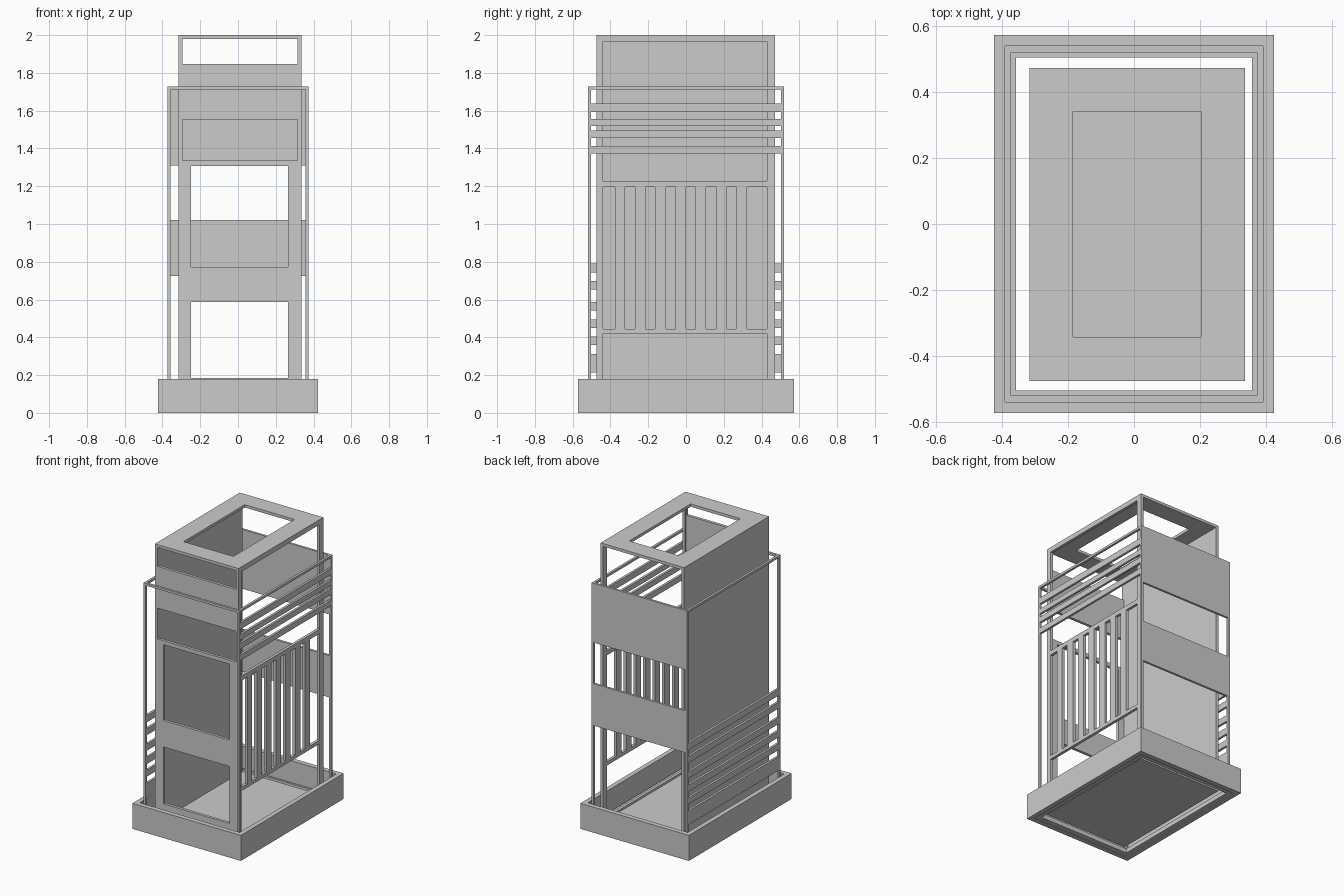
import bpy, bmesh
from mathutils import Vector

if "Cube" in bpy.data.objects:
    bpy.data.objects.remove(bpy.data.objects["Cube"])


def panel(name, axis, pos, thick, u, v, holes=()):
    """Flat sheet across `axis` from pos to pos+thick; u, v are its extents, holes are (u0, u1, v0, v1)."""
    def point(a, b):
        return {'x': (pos, a, b), 'y': (a, pos, b), 'z': (a, b, pos)}[axis]

    def cuts(lim, vals):
        return sorted({lim[0], lim[1], *[c for c in vals if lim[0] < c < lim[1]]})

    us = cuts(u, [c for h in holes for c in h[:2]])
    vs = cuts(v, [c for h in holes for c in h[2:]])
    bm = bmesh.new()
    for a0, a1 in zip(us, us[1:]):
        for b0, b1 in zip(vs, vs[1:]):
            a, b = (a0 + a1) / 2, (b0 + b1) / 2
            if any(h[0] < a < h[1] and h[2] < b < h[3] for h in holes):
                continue
            bm.faces.new([bm.verts.new(point(*p)) for p in
                          ((a0, b0), (a1, b0), (a1, b1), (a0, b1))])
    bmesh.ops.remove_doubles(bm, verts=bm.verts[:], dist=1e-5)
    ext = bmesh.ops.extrude_face_region(bm, geom=bm.faces[:], use_keep_orig=True)
    step = Vector({'x': (thick, 0, 0), 'y': (0, thick, 0), 'z': (0, 0, thick)}[axis])
    bmesh.ops.translate(bm, vec=step,
                        verts=[g for g in ext['geom'] if isinstance(g, bmesh.types.BMVert)])
    bmesh.ops.recalc_face_normals(bm, faces=bm.faces[:])
    # merge the grid cells back into clean flat faces
    bmesh.ops.dissolve_limit(bm, angle_limit=0.01, verts=bm.verts[:], edges=bm.edges[:])
    me = bpy.data.meshes.new(name)
    bm.to_mesh(me)
    bm.free()
    ob = bpy.data.objects.new(name, me)
    bpy.context.collection.objects.link(ob)
    return ob


# Base: tall rim with a low ledge inside it
panel("base_rim", 'z', 0, 0.18, (-0.423, 0.423), (-0.572, 0.572),
      [(-0.39, 0.39, -0.538, 0.538)])
panel("base_ledge", 'z', 0.005, 0.015, (-0.39, 0.39), (-0.538, 0.538),
      [(-0.357, 0.357, -0.503, 0.503)])

# Outer shell: four thin open sides
T, SX, SY, Z0, Z1 = 0.016, 0.373, 0.519, 0.02, 1.728
IX, IY, IT = SX - T, SY - T, Z1 - T


def gaps(bars, lo, hi):
    """Spaces left between horizontal bars listed from top to bottom."""
    edges = [hi] + [e for bar in bars for e in bar] + [lo]
    return [(-IY, IY, edges[i + 1], edges[i]) for i in range(0, len(edges), 2)]


panel("shell_front_frame", 'y', -SY, T, (-SX, SX), (Z0, Z1), [(-IX, IX, Z0 + T, IT)])
panel("shell_back_bands", 'y', IY, T, (-SX, SX), (Z0, Z1),
      [(-IX, IX, Z0 + T, 0.725), (-IX, IX, 1.02, 1.31)])
panel("shell_right_slats", 'x', IX, T, (-IY, IY), (Z0, Z1),
      gaps([(1.638, 1.593), (1.555, 1.519), (1.495, 1.455), (1.413, 1.373)], Z0 + T, IT))
panel("shell_left_slats", 'x', -SX, T, (-IY, IY), (Z0, Z1),
      gaps([(0.79, 0.743), (0.697, 0.652), (0.588, 0.543), (0.495, 0.449),
            (0.405, 0.36), (0.313, 0.215)], Z0 + T, IT))

# Inner body: floor, roof ring, front, left and right walls, open back
W, BX0, BX1, BY0, BY1 = 0.02, -0.316, 0.336, -0.474, 0.471
panel("body_floor", 'z', 0.02, W, (BX0, BX1), (BY0, BY1))
panel("body_roof", 'z', 2 - W, W, (BX0, BX1), (BY0, BY1), [(-0.185, 0.203, -0.342, 0.34)])
LO, HI = 0.04, 2 - W
panel("body_left_wall", 'x', BX0, W, (BY0 + W, BY1), (LO, HI))
panel("body_front_wall", 'y', BY0, W, (BX0, BX1), (LO, HI),
      [(-0.25, 0.265, 0.185, 0.586), (-0.25, 0.265, 0.772, 1.307),
       (-0.295, 0.315, 1.335, 1.552), (-0.295, 0.315, 1.847, 1.98)])

# Right wall: tall slots between a lower and an upper opening
starts = [-0.44, -0.322, -0.214, -0.107, 0.0, 0.107, 0.214, 0.322]
ends = [-0.375] + [s + 0.051 for s in starts[1:-1]] + [0.43]
panel("body_right_wall", 'x', BX1 - W, W, (BY0 + W, BY1), (LO, HI),
      [(-0.44, 0.43, 0.055, 0.42), (-0.44, 0.43, 1.228, 1.965)]
      + [(s, e, 0.445, 1.197) for s, e in zip(starts, ends)])
